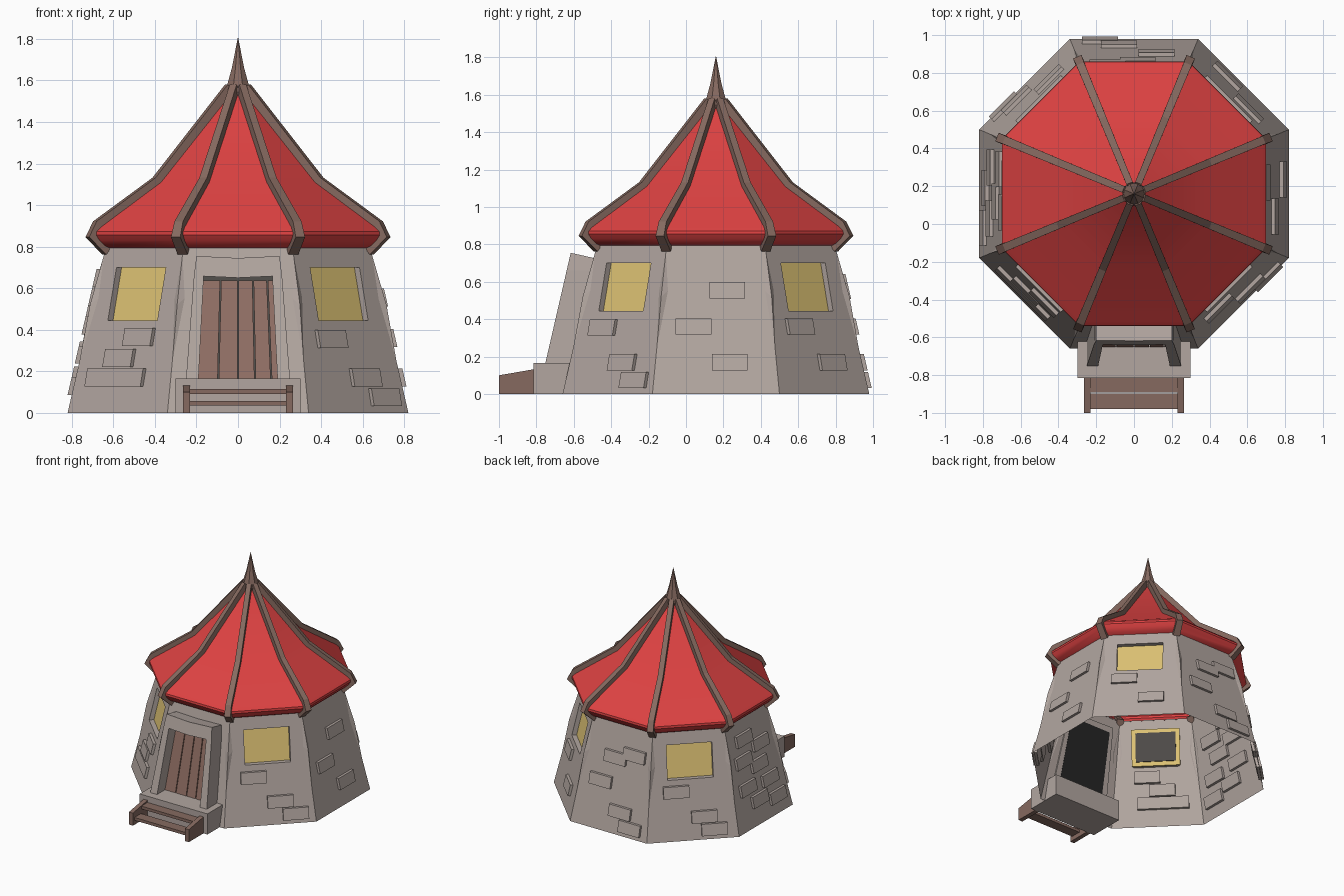
import bpy, bmesh, math
from mathutils import Vector

if "Cube" in bpy.data.objects:
    bpy.data.objects.remove(bpy.data.objects["Cube"])

CY = 0.16                       # centre of the tower along y
TAN = math.tan(math.pi / 8)
COS = math.cos(math.pi / 8)
FRONT = 270                     # facing angle of the door wall


def material(name, rgb):
    lin = [((c / 255 + 0.055) / 1.055) ** 2.4 for c in rgb] + [1]
    m = bpy.data.materials.new(name)
    m.use_nodes = True
    m.diffuse_color = lin
    m.node_tree.nodes["Principled BSDF"].inputs["Base Color"].default_value = lin
    return m


STONE = material("stone", (178, 166, 160))
RED = material("roof_red", (222, 66, 66))
YELLOW = material("window_yellow", (222, 195, 116))
WOOD = material("door_wood", (145, 111, 100))
BEAM = material("beam_wood", (134, 106, 96))
DARK = material("dark_grey", (78, 75, 72))
BLACK = material("dark_inside", (38, 38, 38))


def finish(name, bm, mat, smooth=None):
    bmesh.ops.recalc_face_normals(bm, faces=bm.faces)
    me = bpy.data.meshes.new(name)
    bm.to_mesh(me)
    bm.free()
    me.materials.append(mat)
    ob = bpy.data.objects.new(name, me)
    bpy.context.collection.objects.link(ob)
    if smooth:
        me.shade_smooth()
        me.set_sharp_from_angle(angle=math.radians(smooth))
    return ob


def apothem(z):
    return 0.82 - 0.23 * z


def on_wall(deg, u, z, d=0.0):
    """Point on a leaning wall: u sideways, z up, d outwards."""
    a = math.radians(deg)
    r = apothem(z) + d
    return Vector((r * math.cos(a) - u * math.sin(a),
                   CY + r * math.sin(a) + u * math.cos(a), z))


def hexa(bm, pts):
    """Six-sided solid from a bottom loop of four and a top loop of four."""
    v = [bm.verts.new(p) for p in pts]
    for f in ((3, 2, 1, 0), (4, 5, 6, 7), (0, 1, 5, 4),
              (1, 2, 6, 5), (2, 3, 7, 6), (3, 0, 4, 7)):
        bm.faces.new([v[i] for i in f])


def slab(bm, deg, bottom, top, z0, z1, d0, d1):
    """Slab following a wall; bottom and top are (u0, u1) ranges."""
    hexa(bm, [on_wall(deg, u, z, d)
              for z, (a, b) in ((z0, bottom), (z1, top))
              for u, d in ((a, d1), (b, d1), (b, d0), (a, d0))])


def box(bm, x0, x1, y0, y1, z0, z1, back_z1=None):
    zb = z1 if back_z1 is None else back_z1
    hexa(bm, [(x0, y0, z0), (x1, y0, z0), (x1, y1, z0), (x0, y1, z0),
              (x0, y0, z1), (x1, y0, z1), (x1, y1, zb), (x0, y1, zb)])


# Walls, with recessed window openings on the four diagonal sides
WIN_U, WIN_Z0, WIN_Z1, RECESS = 0.168, 0.445, 0.70, -0.035
bm = bmesh.new()
panes, pane_backs = bmesh.new(), bmesh.new()
for deg in range(0, 360, 45):
    def ring(corners, d=0.0):
        return [bm.verts.new(on_wall(deg, u, z, d)) for u, z in corners]
    lo, hi = apothem(0) * TAN, apothem(0.8) * TAN
    outer = ring([(-lo, 0), (lo, 0), (hi, 0.8), (-hi, 0.8)])
    if deg % 90 == 0:
        bm.faces.new(outer)
        continue
    hole = [(-WIN_U, WIN_Z0), (WIN_U, WIN_Z0), (WIN_U, WIN_Z1), (-WIN_U, WIN_Z1)]
    rings = [outer, ring(hole), ring(hole, RECESS)]
    for a, b in zip(rings, rings[1:]):
        for i in range(4):
            j = (i + 1) % 4
            bm.faces.new((a[i], a[j], b[j], b[i]))
    w = (-WIN_U - 0.01, WIN_U + 0.01)
    slab(panes, deg, w, w, WIN_Z0 - 0.01, WIN_Z1 + 0.01, RECESS - 0.008, RECESS)
    w = (-WIN_U + 0.02, WIN_U - 0.02)
    slab(pane_backs, deg, w, w, WIN_Z0 + 0.02, WIN_Z1 - 0.02, RECESS - 0.014, RECESS - 0.009)
bmesh.ops.remove_doubles(bm, verts=bm.verts, dist=0.0001)
finish("walls", bm, STONE)
finish("window_panes", panes, YELLOW)
finish("window_backs", pane_backs, DARK)

# Raised stones: wall angle -> list of (sideways, height)
BRICKS = {
    0: [(0.06, 0.555), (-0.12, 0.36), (0.075, 0.17)],
    315: [(-0.11, 0.355), (0.08, 0.17), (0.19, 0.075)],
    225: [(0.07, 0.365), (-0.04, 0.265), (-0.14, 0.17), (0.05, 0.17)],
    45: [(-0.11, 0.36), (0.09, 0.17)],
    90: [(0.18, 0.075), (0.08, 0.17), (-0.12, 0.36), (-0.02, 0.55), (0.14, 0.6)],
    135: [(-0.11, 0.36), (0.09, 0.17), (0.16, 0.075)],
    180: [(-0.08, 0.65), (0.1, 0.56), (-0.13, 0.5), (0.04, 0.42),
          (-0.14, 0.3), (0.13, 0.28), (-0.03, 0.18), (0.18, 0.13)],
}
bm = bmesh.new()
for deg, spots in BRICKS.items():
    for u, z in spots:
        w = (u - 0.095, u + 0.095)
        slab(bm, deg, w, w, z - 0.043, z + 0.043, -0.02, 0.02)
finish("raised_stones", bm, STONE)

# Chipped stone slivers along the corners
bm = bmesh.new()
for k in range(8):
    deg = 45 * k
    def corner(z, du, d):
        return on_wall(deg, apothem(z) * TAN + du, z, d)
    tip, foot = corner(0.76, 0, 0), corner(0.25, 0, 0)
    mid = [corner(0.56, -0.035, -0.004), corner(0.52, 0.008, 0.012),
           corner(0.56, 0.025, -0.03)]
    t, f = bm.verts.new(tip), bm.verts.new(foot)
    m = [bm.verts.new(p) for p in mid]
    for i in range(2):
        bm.faces.new((t, m[i], m[i + 1]))
        bm.faces.new((f, m[i + 1], m[i]))
finish("corner_chips", bm, STONE)

# Door frame: two leaning jambs and a lintel
bm = bmesh.new()
for s in (-1, 1):
    slab(bm, FRONT, sorted((s * 0.25, s * 0.19)), sorted((s * 0.212, s * 0.165)),
         0.165, 0.66, -0.01, 0.13)
    # Lintel half, rising slightly to the middle
    pts = [on_wall(FRONT, u, z, d) for u, z, d in (
        (0, 0.65, 0.13), (s * 0.212, 0.66, 0.13), (s * 0.212, 0.66, -0.01), (0, 0.65, -0.01),
        (0, 0.745, 0.13), (s * 0.2, 0.755, 0.13), (s * 0.2, 0.725, -0.01), (0, 0.72, -0.01))]
    hexa(bm, pts)
finish("door_frame", bm, STONE)

# Door: planks over a dark backing
bm = bmesh.new()
edges = [-0.195, -0.095, 0.0, 0.082, 0.16, 0.195]
for a, b in zip(edges, edges[1:]):
    slab(bm, FRONT, (a + 0.003, b - 0.003), (a * 0.88 + 0.003, b * 0.88 - 0.003),
         0.165, 0.638, 0.012, 0.03)
finish("door_planks", bm, WOOD)
bm = bmesh.new()
slab(bm, FRONT, (-0.19, 0.19), (-0.167, 0.167), 0.165, 0.66, 0.004, 0.012)
finish("door_backing", bm, DARK)
bm = bmesh.new()
slab(bm, FRONT, (-0.2, 0.2), (-0.18, 0.18), 0.17, 0.68, -0.012, -0.004)
finish("door_inside", bm, BLACK)

# Stone landing and wooden steps
bm = bmesh.new()
box(bm, -0.3, 0.3, -0.815, -0.53, 0, 0.165)
finish("landing", bm, STONE)
bm = bmesh.new()
for s in (-1, 1):
    x0, x1 = sorted((s * 0.265, s * 0.23))
    box(bm, x0, x1, -1.0, -0.815, 0, 0.1, 0.132)
box(bm, -0.23, 0.23, -0.98, -0.898, 0.035, 0.058)
box(bm, -0.23, 0.23, -0.892, -0.815, 0.092, 0.115)
finish("steps", bm, BEAM)

# Roof: eight-sided profile of (apothem, height)
PROFILE = [(0.632, 0.79), (0.66, 0.805), (0.685, 0.83), (0.70, 0.855), (0.698, 0.872),
           (0.675, 0.895), (0.385, 1.11), (0.035, 1.55)]


def corner_dir(k):
    a = math.radians(22.5 + 45 * k)
    return Vector((math.cos(a), math.sin(a), 0))


def at(k, r, z):
    return corner_dir(k) * r + Vector((0, CY, z))


bm = bmesh.new()
rows = [[bm.verts.new(at(k, r / COS, z)) for k in range(8)] for r, z in PROFILE]
for a, b in zip(rows, rows[1:]):
    for k in range(8):
        j = (k + 1) % 8
        bm.faces.new((a[k], a[j], b[j], b[k]))
finish("roof", bm, RED, 22)

# Roof ribs: a rectangular section swept up each corner
path = [Vector((r / COS, z)) for r, z in
        [(0.625, 0.785), (0.70, 0.858), (0.672, 0.898), (0.385, 1.11), (0.035, 1.56)]]
bm = bmesh.new()
for k in range(8):
    side = corner_dir(k + 2)
    loops = []
    for i, p in enumerate(path):
        t = (path[min(i + 1, len(path) - 1)] - path[max(i - 1, 0)]).normalized()
        n = Vector((t.y, -t.x))
        w = 0.026 - 0.008 * i / (len(path) - 1)
        loop = []
        for off, s in ((-0.022, -1), (0.03, -1), (0.03, 1), (-0.022, 1)):
            q = p + n * off
            loop.append(bm.verts.new(at(k, q.x, q.y) + side * w * s))
        loops.append(loop)
    for a, b in zip(loops, loops[1:]):
        for i in range(4):
            j = (i + 1) % 4
            bm.faces.new((a[i], a[j], b[j], b[i]))
    bm.faces.new(loops[0])
    bm.faces.new(loops[-1])
finish("roof_ribs", bm, BEAM)

# Spire on the peak
bm = bmesh.new()
rows = [[bm.verts.new(at(k, r, z)) for k in range(8)]
        for r, z in ((0.03, 1.46), (0.066, 1.545), (0.032, 1.66))]
tip = bm.verts.new((0, CY, 1.81))
bm.faces.new(rows[0])
for k in range(8):
    j = (k + 1) % 8
    for a, b in zip(rows, rows[1:]):
        bm.faces.new((a[k], a[j], b[j], b[k]))
    bm.faces.new((rows[-1][k], rows[-1][j], tip))
finish("spire", bm, BEAM)
